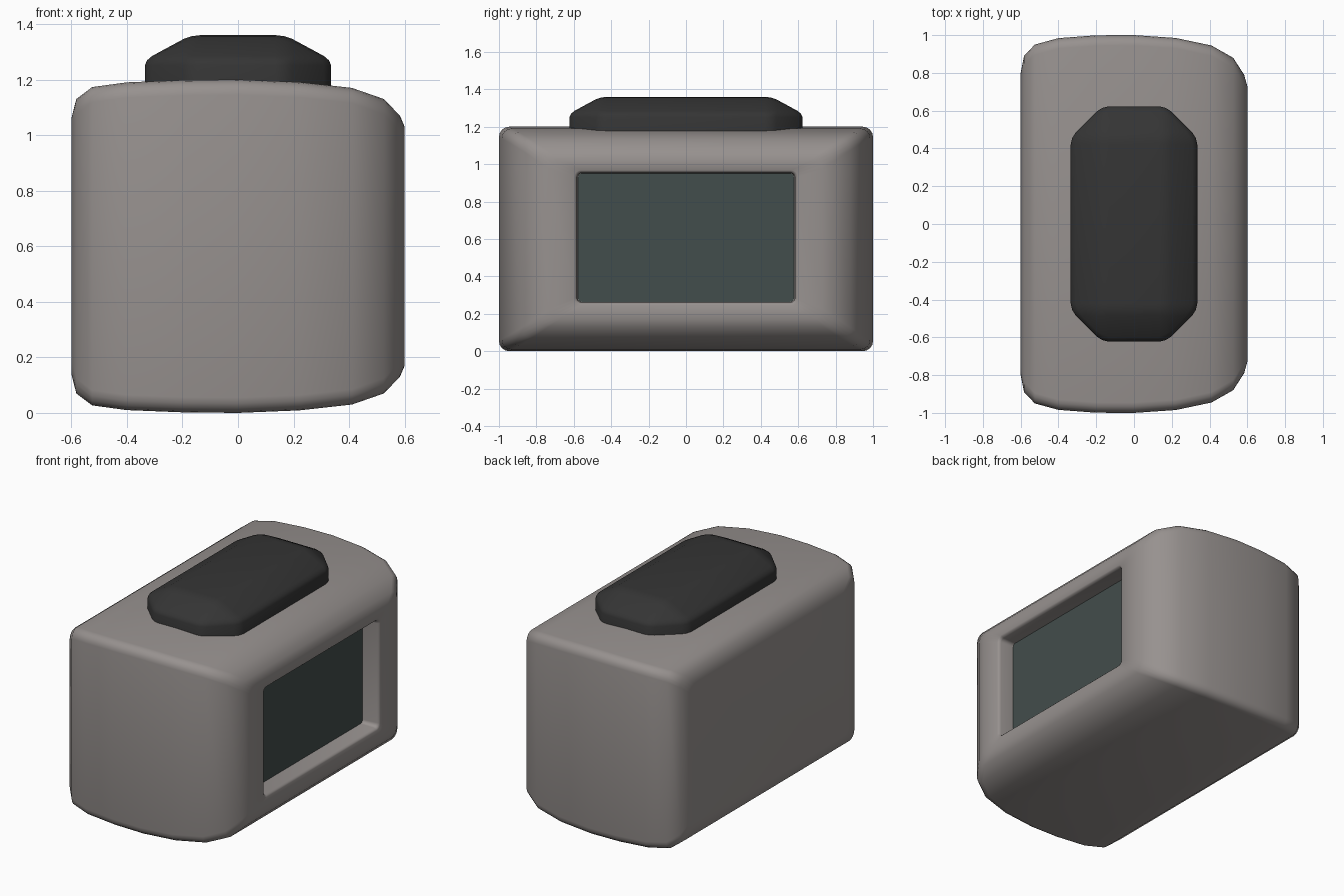
import bpy, bmesh, math

if "Cube" in bpy.data.objects:
    bpy.data.objects.remove(bpy.data.objects["Cube"])


def material(name, rgb):
    m = bpy.data.materials.new(name)
    m.diffuse_color = (*rgb, 1)
    m.use_nodes = True
    m.node_tree.nodes["Principled BSDF"].inputs["Base Color"].default_value = m.diffuse_color
    return m


def finish(bm, name, mat, angle):
    bmesh.ops.recalc_face_normals(bm, faces=bm.faces)
    me = bpy.data.meshes.new(name)
    bm.to_mesh(me)
    bm.free()
    ob = bpy.data.objects.new(name, me)
    bpy.context.collection.objects.link(ob)
    me.materials.append(mat)
    bpy.ops.object.select_all(action='DESELECT')
    ob.select_set(True)
    bpy.context.view_layer.objects.active = ob
    bpy.ops.object.shade_smooth_by_angle(angle=math.radians(angle))
    return ob


def rounded_rect(x, hy, hz, zc, r, seg=4):
    pts = []
    for k, (sy, sz) in enumerate([(1, 1), (-1, 1), (-1, -1), (1, -1)]):
        for i in range(seg + 1):
            a = math.pi / 2 * (k + i / seg)
            pts.append((x, sy * (hy - r) + r * math.cos(a),
                        zc + sz * (hz - r) + r * math.sin(a)))
    return pts


def loft(rings, name, mat, angle):
    bm = bmesh.new()
    loops = [[bm.verts.new(p) for p in rounded_rect(*ring)] for ring in rings]
    n = len(loops[0])
    for a, b in zip(loops, loops[1:]):
        for i in range(n):
            j = (i + 1) % n
            bm.faces.new((a[i], a[j], b[j], b[i]))
    bm.faces.new(loops[0])
    bm.faces.new(loops[-1])
    return finish(bm, name, mat, angle)


shell_mat = material("warm_grey", (0.31, 0.285, 0.275))
dark_mat = material("dark_rubber", (0.035, 0.035, 0.035))
glass_mat = material("dark_glass", (0.055, 0.075, 0.072))

# Body: crowned profile along x as (x, inset in y, inset in z)
profile = [(-0.6, .20, .14), (-0.582, .11, .07), (-0.525, .05, .027),
           (-0.4, .016, .01), (-0.2, .001, .002), (0, 0, 0),
           (0.22, .015, .009), (0.41, .055, .03), (0.525, .12, .07),
           (0.583, .21, .13), (0.6, .27, .17)]
rings = [(x, 1 - dy, 0.6 - dz, 0.6, 0.055) for x, dy, dz in profile]
# Screen recess folded into the right face
rings += [(0.6, 0.598, 0.36, 0.607, 0.035),
          (0.594, 0.588, 0.351, 0.607, 0.03),
          (0.58, 0.583, 0.346, 0.607, 0.025),
          (0.48, 0.578, 0.344, 0.607, 0.02)]
loft(rings, "body", shell_mat, 45)

# Screen at the bottom of the recess
loft([(0.475, 0.577, 0.343, 0.607, 0.02),
      (0.488, 0.577, 0.343, 0.607, 0.02)], "screen", glass_mat, 30)

# Top button: box chamfered, softened, then squashed in z
squash, top, bottom = 0.54, 1.36, 1.12
depth = (top - bottom) / squash
bm = bmesh.new()
bmesh.ops.create_cube(bm, size=1)
for v in bm.verts:
    v.co = (v.co.x * 0.67, v.co.y * 1.245, (v.co.z - 0.5) * depth)


def upper_edges(min_angle):
    return [e for e in bm.edges
            if max(v.co.z for v in e.verts) > -depth + 0.001
            and e.calc_face_angle(0) > min_angle]


for offset, segments in ((0.165, 1), (0.036, 2)):
    bmesh.ops.bevel(bm, geom=upper_edges(0.3), offset=offset,
                    segments=segments, profile=0.5, affect='EDGES')
for v in bm.verts:
    v.co.z = top + v.co.z * squash
finish(bm, "top_button", dark_mat, 35)
